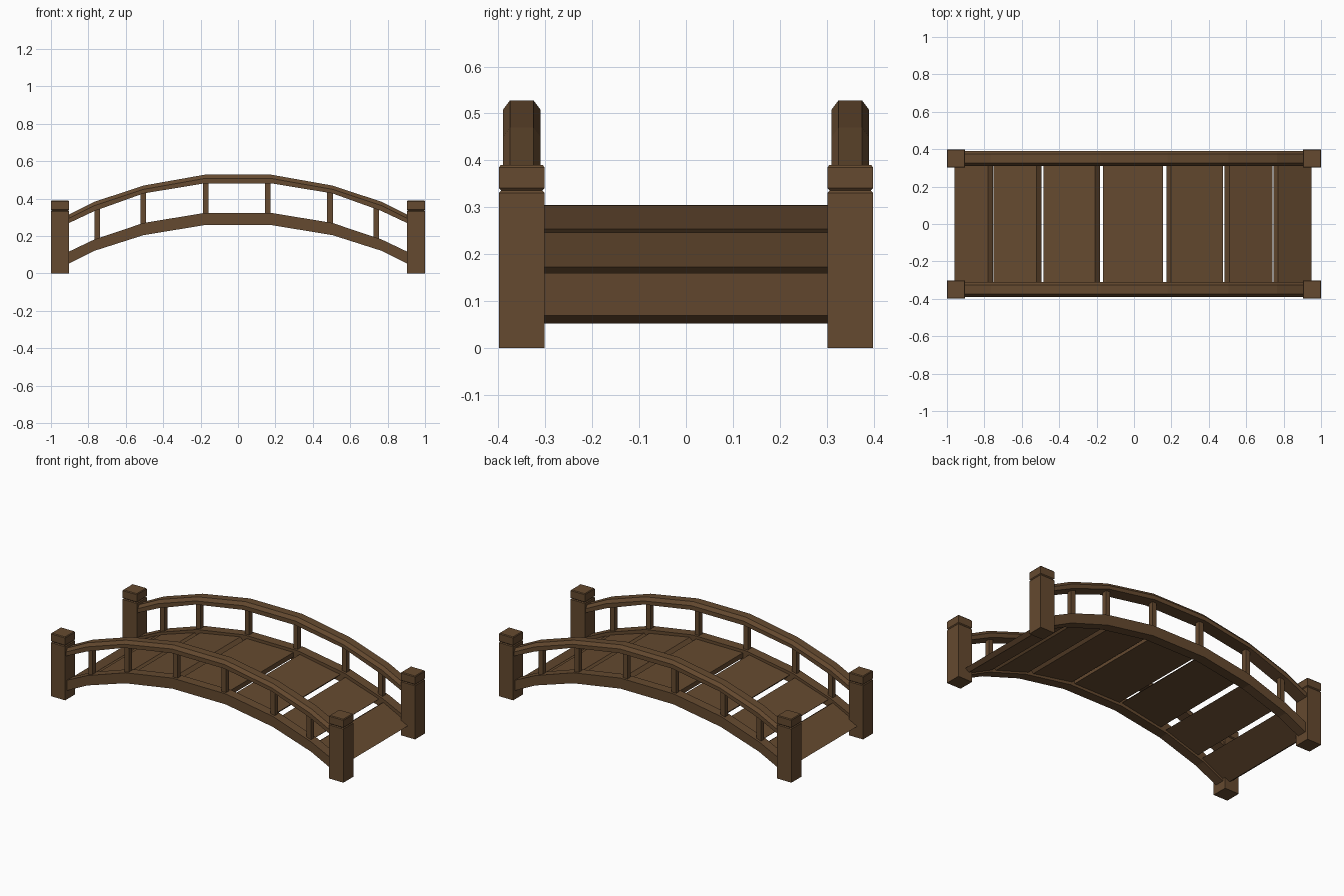
import bpy, bmesh

if "Cube" in bpy.data.objects:
    bpy.data.objects.remove(bpy.data.objects["Cube"])

wood = bpy.data.materials.new("brown wood")
wood.diffuse_color = (0.13, 0.068, 0.029, 1)
wood.use_nodes = True
wood.node_tree.nodes["Principled BSDF"].inputs["Base Color"].default_value = wood.diffuse_color


def loft(name, rings):
    """Join equal-sized rings of points into a closed solid."""
    bm = bmesh.new()
    vs = [[bm.verts.new(p) for p in r] for r in rings]
    n = len(rings[0])
    for a, b in zip(vs, vs[1:]):
        for i in range(n):
            j = (i + 1) % n
            bm.faces.new((a[i], a[j], b[j], b[i]))
    bm.faces.new(vs[0])
    bm.faces.new(vs[-1])
    bmesh.ops.recalc_face_normals(bm, faces=bm.faces)
    me = bpy.data.meshes.new(name)
    bm.to_mesh(me)
    bm.free()
    me.materials.append(wood)
    ob = bpy.data.objects.new(name, me)
    bpy.context.collection.objects.link(ob)
    return ob


def both_halves(pts):
    """Mirror half an arch (x, low z, high z) into a full one."""
    return [(-x, lo, hi) for x, lo, hi in pts] + [(x, lo, hi) for x, lo, hi in reversed(pts)]


def square(x, y, z, h):
    return [(x - h, y - h, z), (x + h, y - h, z), (x + h, y + h, z), (x - h, y + h, z)]


Y = 0.35
beam_path = both_halves([(0.95, 0.03, 0.095), (0.765, 0.122, 0.183), (0.505, 0.205, 0.27), (0.183, 0.258, 0.323)])
rail_path = both_halves([(0.95, 0.248, 0.292), (0.765, 0.335, 0.384), (0.505, 0.428, 0.47), (0.178, 0.482, 0.528)])
post_rings = [(0, .0485), (.331, .0485), (.336, .044), (.341, .0485), (.385, .0485), (.39, .045)]

for s, side in ((-1, "front"), (1, "back")):
    # arched side beams
    loft(side + "_beam", [[(x, s * Y + dy, z) for dy, z in
                           ((-.03, lo), (.03, lo), (.03, hi), (-.03, hi))] for x, lo, hi in beam_path])
    # handrails with chamfered top edges
    loft(side + "_handrail", [[(x, s * Y + dy, z) for dy, z in
                               ((-.04, lo), (.04, lo), (.04, hi - .02), (.025, hi),
                                (-.025, hi), (-.04, hi - .02))] for x, lo, hi in rail_path])
    # balusters between beam and handrail
    for i, (x, z0, z1) in enumerate([(.745, .17, .36), (.498, .25, .44), (.165, .30, .50)]):
        for k, cx in enumerate((-x - .008, x - .006)):
            loft(f"{side}_baluster_{i}_{k}", [square(cx, s * Y, z0, .015), square(cx, s * Y, z1, .015)])
    # corner posts with grooved caps
    for k in (-1, 1):
        loft(f"{side}_post_{'left' if k < 0 else 'right'}",
             [square(k * .9515, s * Y, z, h) for z, h in post_rings])

# deck planks following the arch, with slanted ends
planks = [(.955, .07, .775, .16), (.745, .173, .515, .246), (.48, .254, .203, .304)]


def plank(name, profile):
    loft(name, [[(x - .005, y, z) for x, z in profile] for y in (-.335, .335)])


plank("plank_middle", [(-.16, .275), (.16, .275), (.16, .305), (-.16, .305)])
for i, (x0, z0, x1, z1) in enumerate(planks):
    dx = .025
    dz = dx * (z1 - z0) / (x0 - x1) - .03
    prof = [(x0, z0), (x1, z1), (x1 - dx, z1 + dz), (x0 - dx, z0 + dz)]
    for k, side in ((-1, "left"), (1, "right")):
        plank(f"plank_{side}_{i}", [(k * x, z) for x, z in prof])
